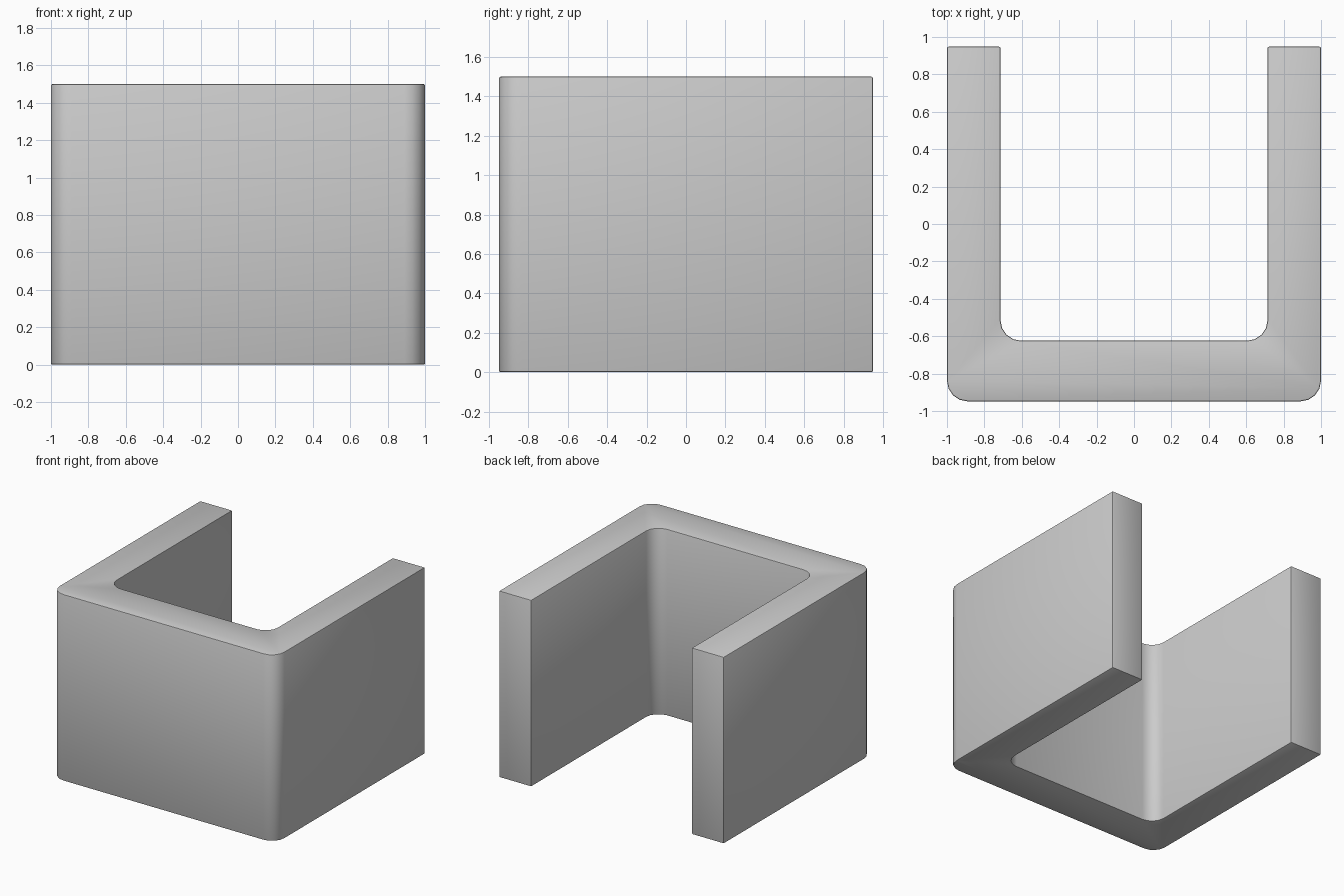
import bpy, math
from math import cos, sin, radians

if "Cube" in bpy.data.objects:
    bpy.data.objects.remove(bpy.data.objects["Cube"])

HEIGHT, W, D = 1.5, 1.0, 0.948      # overall half width / half depth
IN_X, IN_Y, R = 0.714, -0.624, 0.11  # inner channel and fillet radius


def arc(cx, cy, a0, a1, n=4):
    """Points of a fillet arc from angle a0 to a1 (degrees)."""
    angles = [radians(a0 + (a1 - a0) * i / n) for i in range(n + 1)]
    return [(cx + R * cos(a), cy + R * sin(a)) for a in angles]


# Right half of the U profile, counter-clockwise from the front centre
half = arc(W - R, -D + R, -90, 0)
half += [(W, D), (IN_X, D)]
half += arc(IN_X - R, IN_Y + R, 0, -90)
profile = half + [(-x, y) for x, y in reversed(half)]

# Extrude the profile into a closed prism
n = len(profile)
verts = [(x, y, z) for z in (0, HEIGHT) for x, y in profile]
faces = [list(reversed(range(n))), list(range(n, 2 * n))]
faces += [[i, (i + 1) % n, n + (i + 1) % n, n + i] for i in range(n)]
mesh = bpy.data.meshes.new("u_channel")
mesh.from_pydata(verts, [], faces)
channel = bpy.data.objects.new("u_channel", mesh)
bpy.context.collection.objects.link(channel)

# Tiny rounded rim on all sharp edges
bevel = channel.modifiers.new("soft_edges", 'BEVEL')
bevel.width = 0.008
bevel.segments = 2
bevel.limit_method = 'ANGLE'
bevel.angle_limit = radians(40)

bpy.context.view_layer.objects.active = channel
channel.select_set(True)
bpy.ops.object.modifier_apply(modifier=bevel.name)
bpy.ops.object.shade_smooth_by_angle(angle=radians(35))
